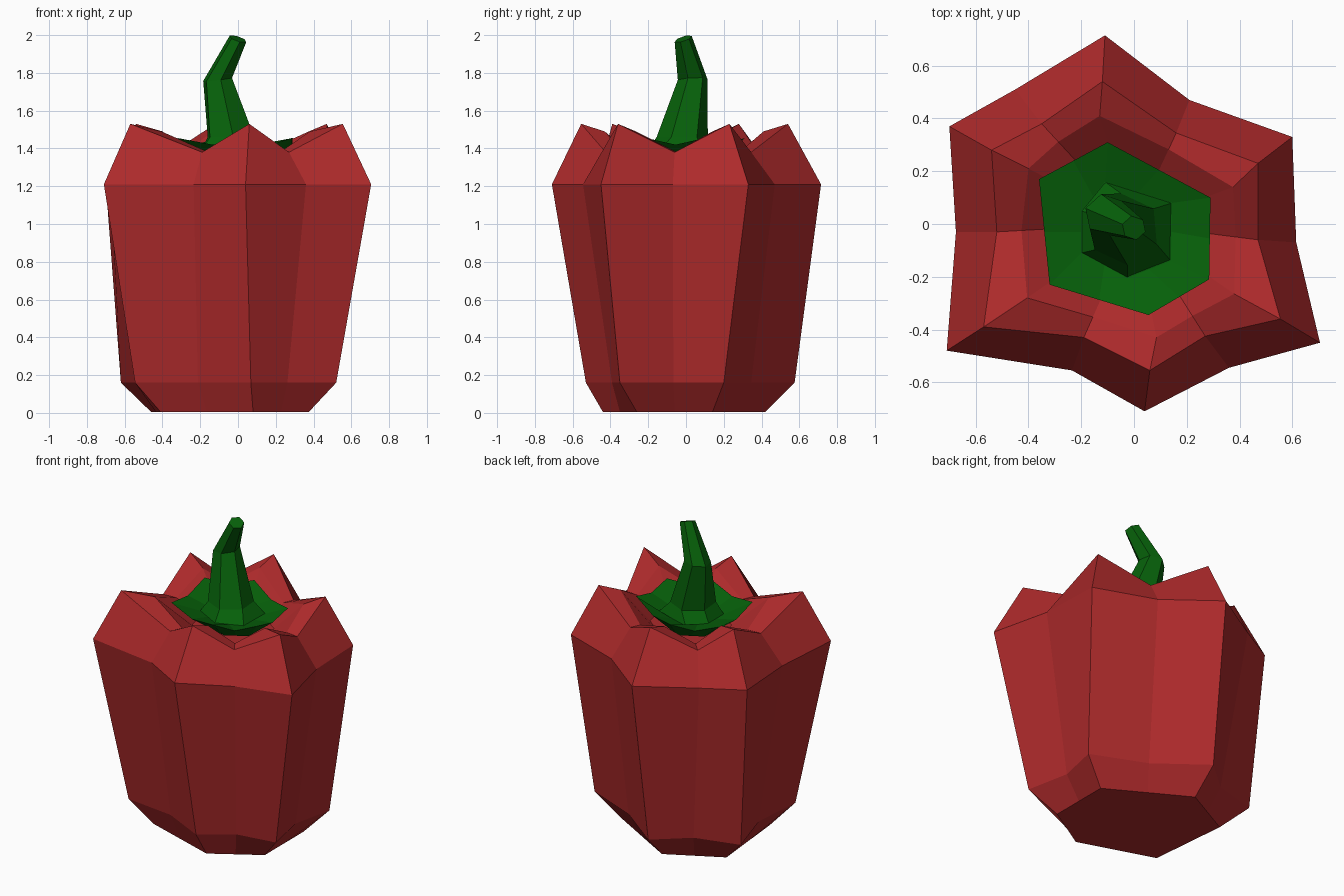
import bpy, bmesh, math
from mathutils import Vector

if "Cube" in bpy.data.objects:
    bpy.data.objects.remove(bpy.data.objects["Cube"], do_unlink=True)


def make_material(name, rgb):
    mat = bpy.data.materials.new(name)
    mat.use_nodes = True
    color = (*rgb, 1)
    mat.diffuse_color = color
    shader = mat.node_tree.nodes["Principled BSDF"]
    shader.inputs["Base Color"].default_value = color
    shader.inputs["Roughness"].default_value = 0.7
    return mat


red = make_material("pepper_red", (0.42, 0.023, 0.024))
green = make_material("stem_green", (0.002, 0.12, 0.003))


def loft(name, rings, material):
    """Skin a stack of equal-length rings from bottom to top and cap both ends."""
    bm = bmesh.new()
    loops = [[bm.verts.new(p) for p in ring] for ring in rings]
    count = len(loops[0])
    for low, high in zip(loops, loops[1:]):
        for i in range(count):
            j = (i + 1) % count
            bm.faces.new((low[i], low[j], high[j], high[i]))
    bm.faces.new(list(reversed(loops[0])))
    bm.faces.new(loops[-1])
    bmesh.ops.recalc_face_normals(bm, faces=bm.faces)
    mesh = bpy.data.meshes.new(name)
    bm.to_mesh(mesh)
    bm.free()
    mesh.materials.append(material)
    obj = bpy.data.objects.new(name, mesh)
    bpy.context.collection.objects.link(obj)
    return obj


def level(points, z, scale=1.0):
    return [Vector((x * scale, y * scale, z)) for x, y in points]


def lobed(tips, valleys, tip_z, valley_z, tip_scale=1.0, valley_scale=1.0):
    """Alternate lobe tips and the valleys between them."""
    ring = []
    for tip, valley in zip(level(tips, tip_z, tip_scale),
                           level(valleys, valley_z, valley_scale)):
        ring += [tip, valley]
    return ring


def between(points):
    return [((a[0] + b[0]) / 2, (a[1] + b[1]) / 2)
            for a, b in zip(points, points[1:] + points[:1])]


def tilted_hexagon(center, radius, phase, slope_x=0.0, slope_y=0.0):
    ring = []
    for i in range(6):
        angle = math.radians(phase + 60 * i)
        dx, dy = radius * math.cos(angle), radius * math.sin(angle)
        ring.append(Vector(center) + Vector((dx, dy, dx * slope_x + dy * slope_y)))
    return ring


# Six-lobed pepper body
foot_tips = [(.375, .14), (-.12, .42), (-.46, .24), (-.41, -.28), (.08, -.44), (.375, -.26)]
hip_tips = [(.52, .2), (-.13, .575), (-.62, .32), (-.545, -.35), (.068, -.53), (.52, -.35)]
wide_tips = [(.6, .33), (-.11, .715), (-.7, .37), (-.71, -.48), (.04, -.71), (.705, -.45)]
wide_valleys = [(.21, .47), (-.45, .51), (-.675, -.03), (-.235, -.555), (.36, -.545), (.615, -.07)]
crown_tips = [(.47, .23), (-.12, .54), (-.54, .28), (-.57, -.39), (.06, -.555), (.555, -.36)]
crown_valleys = [(.16, .345), (-.35, .38), (-.52, -.03), (-.19, -.43), (.27, -.425), (.47, -.06)]
inner_tips = [(.375, .14), (-.13, .41), (-.4, .21), (-.405, -.28), (.085, -.43), (.38, -.265)]

loft("pepper_body", [
    lobed(foot_tips, between(foot_tips), 0.005, 0.005),
    lobed(hip_tips, between(hip_tips), 0.16, 0.16, valley_scale=0.89),
    lobed(wide_tips, wide_valleys, 1.21, 1.21),
    lobed(crown_tips, crown_valleys, 1.53, 1.38),
    lobed(inner_tips, crown_valleys, 1.49, 1.38, valley_scale=0.82),
    lobed(inner_tips, crown_valleys, 1.31, 1.3, 0.55, 0.5),
], red)

# Dished leaf cap with drooping edges between its points
cap_rim = [(.29, .1), (-.1, .31), (-.36, .17), (-.32, -.23), (.055, -.345), (.285, -.21)]
cap_well = [(.145, .08), (-.11, .16), (-.2, .05), (-.2, -.11), (-.025, -.205), (.14, -.14)]
loft("leaf_cap", [
    lobed(cap_rim, between(cap_rim), 1.32, 1.32, 0.55, 0.55),
    lobed(cap_rim, between(cap_rim), 1.455, 1.42),
    lobed(cap_well, between(cap_well), 1.39, 1.39),
], green)

# Bent, tapering stem
loft("stem", [
    level(cap_well, 1.385),
    tilted_hexagon((-.037, -.02, 1.46), 0.136, 35),
    tilted_hexagon((-.108, .035, 1.765), 0.08, 42, 0.12, 0.05),
    tilted_hexagon((0, -.015, 1.98), 0.046, 42, -0.3, 0.3),
], green)
